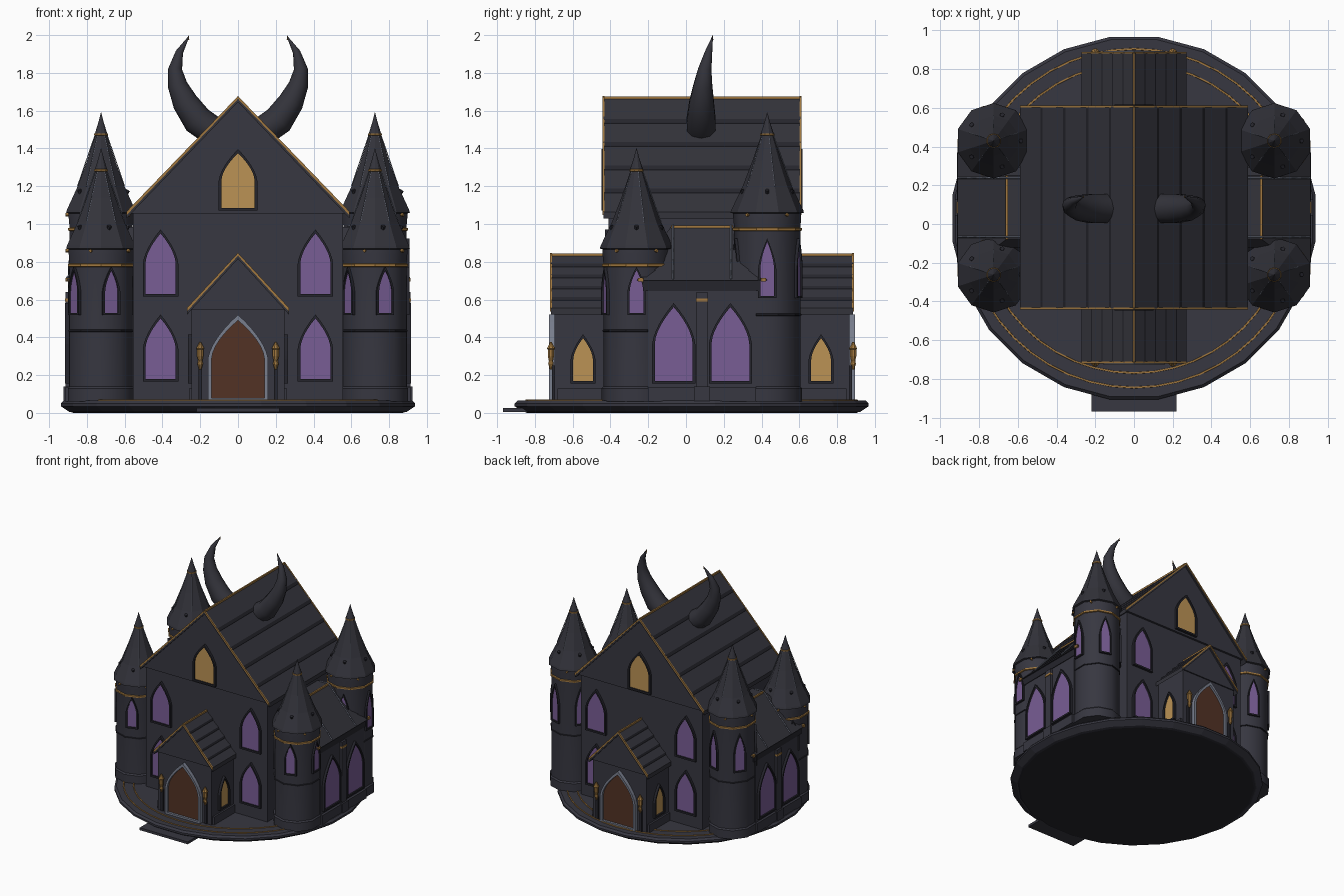
import bpy, bmesh, math
from mathutils import Matrix, Vector

if "Cube" in bpy.data.objects:
    bpy.data.objects.remove(bpy.data.objects["Cube"])

CY = 0.085  # depth of the building's mirror plane


def material(name, r, g, b):
    m = bpy.data.materials.new(name)
    m.use_nodes = True
    m.diffuse_color = (r, g, b, 1)
    bsdf = m.node_tree.nodes["Principled BSDF"]
    bsdf.inputs["Base Color"].default_value = (r, g, b, 1)
    bsdf.inputs["Roughness"].default_value = 0.8
    return m


WALL = material("wall_slate", 0.038, 0.038, 0.052)
ROOF = material("roof_slate", 0.033, 0.033, 0.043)
DARK = material("dark_stone", 0.018, 0.018, 0.025)
GOLD = material("gold_trim", 0.36, 0.19, 0.05)
GLOW = material("amber_glass", 0.50, 0.29, 0.09)
VIOLET = material("violet_glass", 0.19, 0.11, 0.30)
WOOD = material("door_wood", 0.085, 0.032, 0.018)
SILVER = material("silver_stone", 0.19, 0.21, 0.27)


def finish(name, bm, *mats, smooth=0):
    bmesh.ops.recalc_face_normals(bm, faces=bm.faces)
    me = bpy.data.meshes.new(name)
    bm.to_mesh(me)
    bm.free()
    for m in mats:
        me.materials.append(m)
    ob = bpy.data.objects.new(name, me)
    bpy.context.collection.objects.link(ob)
    if smooth:
        bpy.ops.object.select_all(action="DESELECT")
        ob.select_set(True)
        bpy.context.view_layer.objects.active = ob
        bpy.ops.object.shade_smooth_by_angle(angle=math.radians(smooth))
    return ob


def box(name, mat, x, y, z):
    bm = bmesh.new()
    bmesh.ops.create_cube(bm, size=1)
    for v in bm.verts:
        v.co = [(a + b) / 2 + c * (b - a) for (a, b), c in zip((x, y, z), v.co)]
    return finish(name, bm, mat)


def prism(name, mat, outline, y0, y1):
    """Extrude an x-z outline along y."""
    bm = bmesh.new()
    f = bm.faces.new([bm.verts.new((x, y0, z)) for x, z in outline])
    ext = bmesh.ops.extrude_face_region(bm, geom=[f])["geom"]
    for v in ext:
        if isinstance(v, bmesh.types.BMVert):
            v.co.y = y1
    return finish(name, bm, mat)


def skin(bm, rings):
    for a, b in zip(rings, rings[1:]):
        for i in range(len(a)):
            j = (i + 1) % len(a)
            bm.faces.new((a[i], a[j], b[j], b[i]))


def lathe(name, mat, profile, x=0, y=0, n=10, smooth=0):
    bm = bmesh.new()
    rings = [[bm.verts.new((x + r * math.cos((k + 0.5) * math.tau / n),
                            y + r * math.sin((k + 0.5) * math.tau / n), z))
              for k in range(n)] for r, z in profile]
    skin(bm, rings)
    bm.faces.new(rings[0])
    bm.faces.new(rings[-1])
    return finish(name, bm, mat, smooth=smooth)


def rod(name, mat, a, b, r, n=4):
    a, b = Vector(a), Vector(b)
    bm = bmesh.new()
    rot = (b - a).to_track_quat("Z", "Y").to_matrix().to_4x4()
    bmesh.ops.create_cone(bm, cap_ends=True, segments=n, radius1=r, radius2=r,
                          depth=(b - a).length,
                          matrix=Matrix.Translation((a + b) / 2) @ rot)
    return finish(name, bm, mat)


def arch(hw, z0, z1, grow):
    """Pointed arch outline, bulging towards a sharp tip."""
    spring, steps = z0 + (z1 - z0) * 0.5, 6
    side = [(hw * (1 - t ** 1.7) + grow * (1 - t), spring + (z1 + grow * 1.5 - spring) * t)
            for t in (i / steps for i in range(steps))]
    right = [(hw + grow, z0 - grow)] + side
    return right + [(0, z1 + grow * 1.5)] + [(-u, v) for u, v in reversed(right)]


def window(name, origin, angle, hw, z0, z1, glass=VIOLET, frame=DARK, rim=0.014, depth=0.02):
    """Framed pointed opening, facing out along the angle."""
    n = Vector((math.cos(angle), math.sin(angle), 0))
    u = Vector((-n.y, n.x, 0))
    o = Vector((origin[0], origin[1], 0))
    bm = bmesh.new()
    ring = lambda g, d: [bm.verts.new(o + u * a + Vector((0, 0, b)) + n * d)
                         for a, b in arch(hw, z0, z1, g)]
    pane = ring(0, depth * 0.4)
    skin(bm, [ring(rim, -0.01), ring(rim, depth), ring(0, depth), pane])
    bm.faces.new(pane).material_index = 1
    return finish(name, bm, frame, glass)


def gable_roof(name, hw, eave, ridge, y0, y1, courses):
    """Overlapping plank courses with gold rakes and ridge."""
    at = lambda s, t, up: (s * hw * t, ridge + (eave - ridge) * t + up)
    for s, side in ((1, "left"), (-1, "right")):
        for i in range(courses):
            a, b = i / courses, (i + 1) / courses
            prism(f"{name}_{side}_course", ROOF,
                  [at(s, a, -0.02), at(s, a, 0.002), at(s, b, 0.014), at(s, b, -0.02)], y0, y1)
            if i < courses - 1:
                prism(f"{name}_{side}_joint", DARK,
                      [at(s, b, 0), at(s, b, 0.015), at(s, b + 0.02, 0.008), at(s, b + 0.02, 0)],
                      y0 + 0.004, y1 - 0.004)
        for y in (y0, y1):
            prism(f"{name}_{side}_rake", GOLD,
                  [at(s, 0, -0.003), at(s, 0, 0.012), at(s, 1, 0.016), at(s, 1, -0.003)],
                  y - 0.005, y + 0.005)
    box(name + "_ridge", GOLD, (-0.006, 0.006), (y0, y1), (ridge - 0.005, ridge + 0.01))


# Round foundation with gold inlays and a front step
lathe("foundation", WALL, [(0.90, 0.005), (0.945, 0.035), (0.945, 0.05), (0.93, 0.065)], y=0.03, n=24)
lathe("foundation_underside", DARK, [(0.88, 0), (0.91, 0.012)], y=0.03, n=24)
for r in (0.80, 0.875):
    bm = bmesh.new()
    skin(bm, [[bm.verts.new((q * math.cos(k * math.tau / 48), 0.03 + q * math.sin(k * math.tau / 48), z))
               for k in range(48)] for q, z in ((r - 0.005, 0.064), (r - 0.004, 0.07), (r + 0.004, 0.07), (r + 0.005, 0.064))])
    finish("foundation_inlay", bm, GOLD)
box("front_step", WALL, (-0.22, 0.22), (-0.97, -0.8), (0.005, 0.025))

# Main hall
box("hall_walls", WALL, (-0.555, 0.555), (CY - 0.495, CY + 0.495), (0.06, 1.06))
prism("hall_gable", WALL, [(-0.57, 1.055), (0.57, 1.055), (0, 1.66)], CY - 0.512, CY + 0.512)
gable_roof("hall_roof", 0.59, 1.05, 1.665, CY - 0.522, CY + 0.522, 5)

# Porches, doors, lanterns and hall windows, front and back
for s, end in ((-1, "front"), (1, "back")):
    a = s * math.pi / 2
    ys = lambda d0, d1: sorted((CY + s * d0, CY + s * d1))
    box(end + "_porch_walls", WALL, (-0.245, 0.245), ys(0.4, 0.78), (0.06, 0.55))
    box(end + "_porch_plinth", WALL, (-0.26, 0.26), ys(0.4, 0.765), (0.06, 0.13))
    prism(end + "_porch_gable", WALL, [(-0.255, 0.545), (0.255, 0.545), (0, 0.83)], *ys(0.4, 0.79))
    gable_roof(end + "_porch_roof", 0.27, 0.54, 0.835, *ys(0.45, 0.80), 5)
    window(end + "_door", (0, CY + s * 0.78), a, 0.14, 0.08, 0.49, WOOD, SILVER, 0.02, 0.03)
    window(end + "_gable_window", (0, CY + s * 0.512), a, 0.088, 1.085, 1.375, GLOW)
    for m in (-1, 1):
        for z in (0.18, 0.63):
            window(end + "_hall_window", (m * 0.41, CY + s * 0.495), a, 0.08, z, z + 0.32)
        window(end + "_porch_window", (m * 0.245, CY + s * 0.63), 0 if m > 0 else math.pi,
               0.052, 0.17, 0.395, GLOW)
        ly = CY + s * 0.80
        box(end + "_lantern_post", DARK, (m * 0.2 - 0.01, m * 0.2 + 0.01), ys(0.77, 0.795), (0.07, 0.25))
        lathe(end + "_lantern", GOLD, [(0.006, 0.23), (0.016, 0.26), (0.012, 0.275), (0.018, 0.30),
                                       (0.018, 0.335), (0.023, 0.34), (0.005, 0.375)], m * 0.2, ly, 8)

# Side wings with hipped roofs
for m, side in ((1, "left"), (-1, "right")):
    a = 0 if m > 0 else math.pi
    xs = lambda x0, x1: sorted((m * x0, m * x1))
    ys = lambda h: (CY - h, CY + h)
    box(side + "_wing_walls", WALL, xs(0.5, 0.895), ys(0.285), (0.06, 0.67))
    box(side + "_wing_plinth", WALL, xs(0.5, 0.915), ys(0.285), (0.06, 0.135))
    box(side + "_wing_cornice", DARK, xs(0.5, 0.90), ys(0.31), (0.645, 0.70))
    box(side + "_wing_pilaster", WALL, xs(0.88, 0.912), ys(0.03), (0.06, 0.64))
    box(side + "_wing_pilaster_foot", WALL, xs(0.88, 0.925), ys(0.042), (0.06, 0.14))
    box(side + "_wing_pilaster_cap", GOLD, xs(0.88, 0.917), ys(0.032), (0.59, 0.605))
    # Each hip course is a tapering slab from eave to ridge
    for i in range(5):
        bm = bmesh.new()
        rings = []
        for t, lip in ((i / 5, 0.006), ((i + 1) / 5, 0)):
            x, h, z = 0.905 - 0.245 * t + lip, 0.34 - 0.175 * t + lip, 0.70 + 0.285 * t
            rings.append([bm.verts.new((m * px, CY + py, z))
                          for px, py in ((0.5, -h), (x, -h), (x, h), (0.5, h))])
        skin(bm, rings)
        for r in rings:
            bm.faces.new(r)
        finish(side + "_wing_roof_course", bm, ROOF)
    box(side + "_wing_ridge", GOLD, xs(0.652, 0.665), ys(0.165), (0.98, 0.993))
    for s in (-1, 1):
        window(side + "_wing_window", (m * 0.895, CY + s * 0.15), a, 0.1, 0.17, 0.56)
        y = CY + s * 0.153
        rod(side + "_wing_roof_rail", SILVER, (m * 0.91, y, 0.71), (m * 0.66, y, 0.995), 0.005)
        rod(side + "_wing_roof_rail_top", SILVER, (m * 0.66, y, 0.993), (m * 0.58, y, 0.99), 0.005)
        box(side + "_wing_corner_cap", GOLD, xs(0.89, 0.913), (CY + s * 0.325 - 0.014, CY + s * 0.325 + 0.014), (0.695, 0.715))

# Corner towers: low at the front, tall at the back
for m, side in ((1, "left"), (-1, "right")):
    for y, top, w0, w1, belt, end in ((-0.262, 0.87, 0.53, 0.755, 0.435, "front"),
                                     (0.43, 1.06, 0.62, 0.905, 0.52, "back")):
        x, name = m * 0.725, f"{side}_{end}_tower"
        lathe(name, WALL, [(0.185, 0.06), (0.185, 0.13), (0.175, 0.14), (0.175, top - 0.08),
                           (0.18, top - 0.03), (0.18, top + 0.01)], x, y, smooth=40)
        lathe(name + "_belt", DARK, [(0.17, belt - 0.008), (0.181, belt - 0.004), (0.181, belt + 0.004), (0.17, belt + 0.008)], x, y)
        lathe(name + "_gold_band", GOLD, [(0.17, top - 0.098), (0.184, top - 0.094),
                                          (0.184, top - 0.082), (0.17, top - 0.078)], x, y)
        lathe(name + "_roof", ROOF, [(0.175, top - 0.005), (0.195, top), (0.19, top + 0.015), (0.13, top + 0.14),
                                     (0.08, top + 0.27), (0.032, top + 0.41)], x, y)
        lathe(name + "_collar", GOLD, [(0.028, top + 0.405), (0.038, top + 0.41),
                                       (0.038, top + 0.418), (0.028, top + 0.423)], x, y)
        lathe(name + "_spire", ROOF, [(0.034, top + 0.42), (0.016, top + 0.475), (0.001, top + 0.53)], x, y)
        for k in range(5):
            a = k * math.tau / 5
            p = lambda r, z, b=a: (x + r * math.cos(b), y + r * math.sin(b), z)
            window(name + "_window", p(0.166, 0), a, 0.036, w0, w1, rim=0.012, depth=0.016)
            b = a + math.tau / 10
            rod(name + "_bracket", GOLD, p(0.16, top - 0.012, b), p(0.187, top - 0.012, b), 0.009)
            rod(name + "_roof_vent", DARK, p(0.125, top + 0.09), p(0.142, top + 0.12), 0.012, 6)
            c = a + math.tau / 20
            rod(name + "_roof_seam", SILVER, p(0.131, top + 0.14, c), p(0.034, top + 0.41, c), 0.0025)

# Curved horns on the hall roof
PATH = ((0.13, 0.08, 1.49, 0.078), (0.215, 0.08, 1.55, 0.08), (0.28, 0.083, 1.645, 0.068),
        (0.32, 0.09, 1.735, 0.052), (0.333, 0.10, 1.82, 0.037), (0.31, 0.12, 1.91, 0.02),
        (0.262, 0.14, 1.99, 0.003))
for m, side in ((1, "left"), (-1, "right")):
    pts = [Vector((m * x, y, z)) for x, y, z, r in PATH]
    bm = bmesh.new()
    rings = []
    for i, p in enumerate(pts):
        d = (pts[min(i + 1, len(pts) - 1)] - pts[max(i - 1, 0)]).normalized()
        v = d.cross(Vector((0, 1, 0))).normalized()
        w = v.cross(d)
        rings.append([bm.verts.new(p + PATH[i][3] * (v * math.cos(q) + w * math.sin(q)))
                      for q in (k * math.tau / 10 for k in range(10))])
    skin(bm, rings)
    bm.faces.new(rings[0])
    bm.faces.new(rings[-1])
    finish(side + "_horn", bm, ROOF, smooth=45)
    lathe(side + "_horn_tip", GOLD, [(0.005, 1.975), (0.001, 2.0)], m * 0.262, 0.14, 6)
